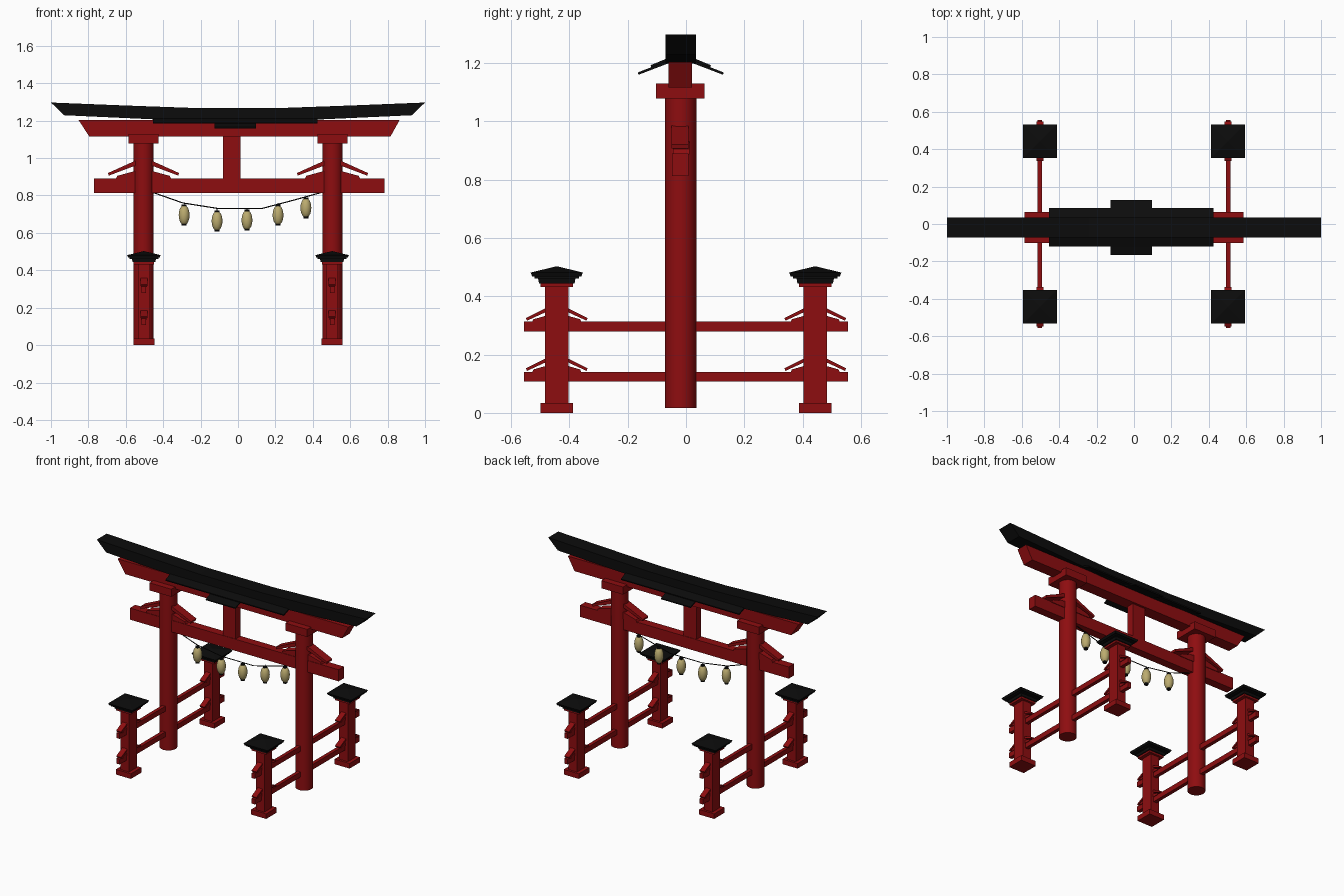
import bpy, bmesh, math
from mathutils import Vector

if "Cube" in bpy.data.objects:
    bpy.data.objects.remove(bpy.data.objects["Cube"])


def material(name, rgb):
    m = bpy.data.materials.new(name)
    m.diffuse_color = (*rgb, 1)
    m.use_nodes = True
    m.node_tree.nodes["Principled BSDF"].inputs["Base Color"].default_value = m.diffuse_color
    return m


RED = material("shrine red", (0.27, 0.004, 0.005))
BLACK = material("roof black", (0.0035, 0.0035, 0.0035))
PAPER = material("lantern paper", (0.50, 0.41, 0.16))


def finish(name, bm, mat, smooth=False):
    bmesh.ops.recalc_face_normals(bm, faces=bm.faces)
    me = bpy.data.meshes.new(name)
    bm.to_mesh(me)
    bm.free()
    me.materials.append(mat)
    ob = bpy.data.objects.new(name, me)
    bpy.context.collection.objects.link(ob)
    if smooth:
        bpy.ops.object.select_all(action='DESELECT')
        ob.select_set(True)
        bpy.context.view_layer.objects.active = ob
        bpy.ops.object.shade_smooth_by_angle(angle=math.radians(40))
    return ob


def prism(name, pts, plane, lo, hi, mat=RED):
    """Extrude a 2D profile ('xz' or 'yz') along the remaining axis."""
    bm = bmesh.new()
    place = (lambda p, d: (p[0], d, p[1])) if plane == 'xz' else (lambda p, d: (d, p[0], p[1]))
    face = bm.faces.new([bm.verts.new(place(p, lo)) for p in pts])
    ext = bmesh.ops.extrude_face_region(bm, geom=[face])
    step = (0, hi - lo, 0) if plane == 'xz' else (hi - lo, 0, 0)
    bmesh.ops.translate(bm, vec=step, verts=[v for v in ext['geom'] if isinstance(v, bmesh.types.BMVert)])
    return finish(name, bm, mat)


def box(name, x0, x1, y0, y1, z0, z1, mat=RED):
    return prism(name, [(x0, z0), (x1, z0), (x1, z1), (x0, z1)], 'xz', y0, y1, mat)


def rod(name, a, b, r, mat, sides=32, smooth=True):
    a, b = Vector(a), Vector(b)
    bm = bmesh.new()
    bmesh.ops.create_cone(bm, cap_ends=True, segments=sides, radius1=r, radius2=r, depth=(b - a).length)
    rot = (b - a).to_track_quat('Z', 'Y').to_matrix()
    bmesh.ops.rotate(bm, matrix=rot, verts=bm.verts)
    bmesh.ops.translate(bm, vec=(a + b) / 2, verts=bm.verts)
    return finish(name, bm, mat, smooth)


def square_loft(name, x, y, rings, mat):
    """Stack of square rings given as (half width, height)."""
    bm = bmesh.new()
    loops = [[bm.verts.new((x + sx * h, y + sy * h, z)) for sx, sy in ((-1, -1), (1, -1), (1, 1), (-1, 1))]
             for h, z in rings]
    bm.faces.new(loops[0])
    bm.faces.new(loops[-1])
    for a, b in zip(loops, loops[1:]):
        for i in range(4):
            j = (i + 1) % 4
            bm.faces.new((a[i], a[j], b[j], b[i]))
    return finish(name, bm, mat)


YC = -0.018   # the gate plane sits a little forward of centre

# main pillars, capitals and the braces over the tie beam
for x in (-0.505, 0.505):
    rod("main_pillar", (x, YC, 0.017), (x, YC, 1.08), 0.054, RED)
    box("pillar_capital", x - 0.081, x + 0.081, -0.102, 0.063, 1.078, 1.129)
    for s in (-1, 1):
        prism("beam_brace", [(x + s * 0.03, 0.965), (x + s * 0.186, 0.894 + 0.012),
                             (x + s * 0.19, 0.92), (x + s * 0.03, 0.992)], 'xz', -0.049, 0.008)
        prism("beam_wedge", [(x + s * 0.03, 0.885), (x + s * 0.15, 0.885),
                             (x + s * 0.14, 0.905), (x + s * 0.03, 0.935)], 'xz', -0.045, 0.012)

# tie beam, centre strut and upper lintel
box("tie_beam", -0.77, 0.782, -0.048, 0.008, 0.812, 0.89)
box("centre_strut", -0.081, 0.014, -0.045, 0.005, 0.88, 1.13)
prism("upper_lintel", [(-0.795, 1.115), (0.815, 1.115), (0.864, 1.203), (-0.852, 1.203)], 'xz', -0.06, 0.02)

# curved black top beam
prism("roof_beam",
      [(-0.93, 1.229), (-0.47, 1.208), (-0.23, 1.198), (0.23, 1.198), (0.47, 1.208), (0.93, 1.229),
       (1.0, 1.297), (0.6, 1.281), (0.24, 1.268), (-0.24, 1.268), (-0.6, 1.281), (-1.0, 1.297)],
      'xz', -0.071, 0.034, BLACK)

# sloping eave sheets on both sides
for s in (-1, 1):
    for name, x0, x1, reach, drop in (("long_eave", -0.455, 0.425, 0.101, 1.184),
                                      ("centre_eave", -0.125, 0.096, 0.145, 1.159)):
        inner = 1.212 if reach < 0.12 else 1.203
        prism(name, [(YC + s * 0.03, inner), (YC + s * reach, drop),
                     (YC + s * (reach + 0.002), drop + 0.008), (YC + s * 0.03, inner + 0.01)],
              'yz', x0, x1, BLACK)

# support posts with little roofs, rails and braces
for x in (-0.503, 0.503):
    for z in (0.107, 0.279):
        box("side_rail", x - 0.012, x + 0.012, -0.556, 0.556, z, z + 0.034)
    for y in (-0.443, 0.443):
        square_loft("post_foot", x, y, [(0.056, 0), (0.056, 0.034)], RED)
        box("support_post", x - 0.032, x + 0.032, y - 0.041, y + 0.041, 0.03, 0.44)
        square_loft("post_collar", x, y, [(0.055, 0.431), (0.055, 0.446)], RED)
        square_loft("post_roof_base", x, y, [(0.061, 0.444), (0.064, 0.46), (0.077, 0.461), (0.077, 0.472)], BLACK)
        square_loft("post_roof", x, y, [(0.084, 0.468), (0.09, 0.481), (0.003, 0.502)], BLACK)
        for z in (0.141, 0.313):
            for s in (-1, 1):
                prism("rail_brace", [(y + s * 0.03, z + 0.036), (y + s * 0.102, z + 0.003),
                                     (y + s * 0.106, z + 0.012), (y + s * 0.03, z + 0.05)],
                      'yz', x - 0.018, x + 0.018)
                prism("rail_wedge", [(y + s * 0.03, z - 0.003), (y + s * 0.085, z - 0.003),
                                     (y + s * 0.08, z + 0.008), (y + s * 0.03, z + 0.022)],
                      'yz', x - 0.016, x + 0.016)

# sagging cord
cord = [(-0.46, 0.818), (-0.295, 0.76), (-0.11, 0.731), (0.13, 0.731), (0.29, 0.773), (0.46, 0.82)]
for (xa, za), (xb, zb) in zip(cord, cord[1:]):
    rod("cord", (xa, YC, za), (xb, YC, zb), 0.003, BLACK, 6, False)

# paper lanterns with dark end rings
for x, z in ((-0.288, 0.695), (-0.112, 0.664), (0.048, 0.668), (0.214, 0.695), (0.363, 0.734)):
    bm = bmesh.new()
    bmesh.ops.create_uvsphere(bm, u_segments=16, v_segments=10, radius=1)
    bmesh.ops.scale(bm, vec=(0.029, 0.029, 0.054), verts=bm.verts)
    bmesh.ops.translate(bm, vec=(x, YC, z), verts=bm.verts)
    finish("lantern", bm, PAPER, True)
    for s in (-1, 1):
        rod("lantern_ring", (x, YC, z + s * 0.047), (x, YC, z + s * 0.056), 0.013, BLACK, 12)
    rod("lantern_string", (x, YC, z + 0.05), (x, YC, z + 0.066), 0.002, BLACK, 6, False)
